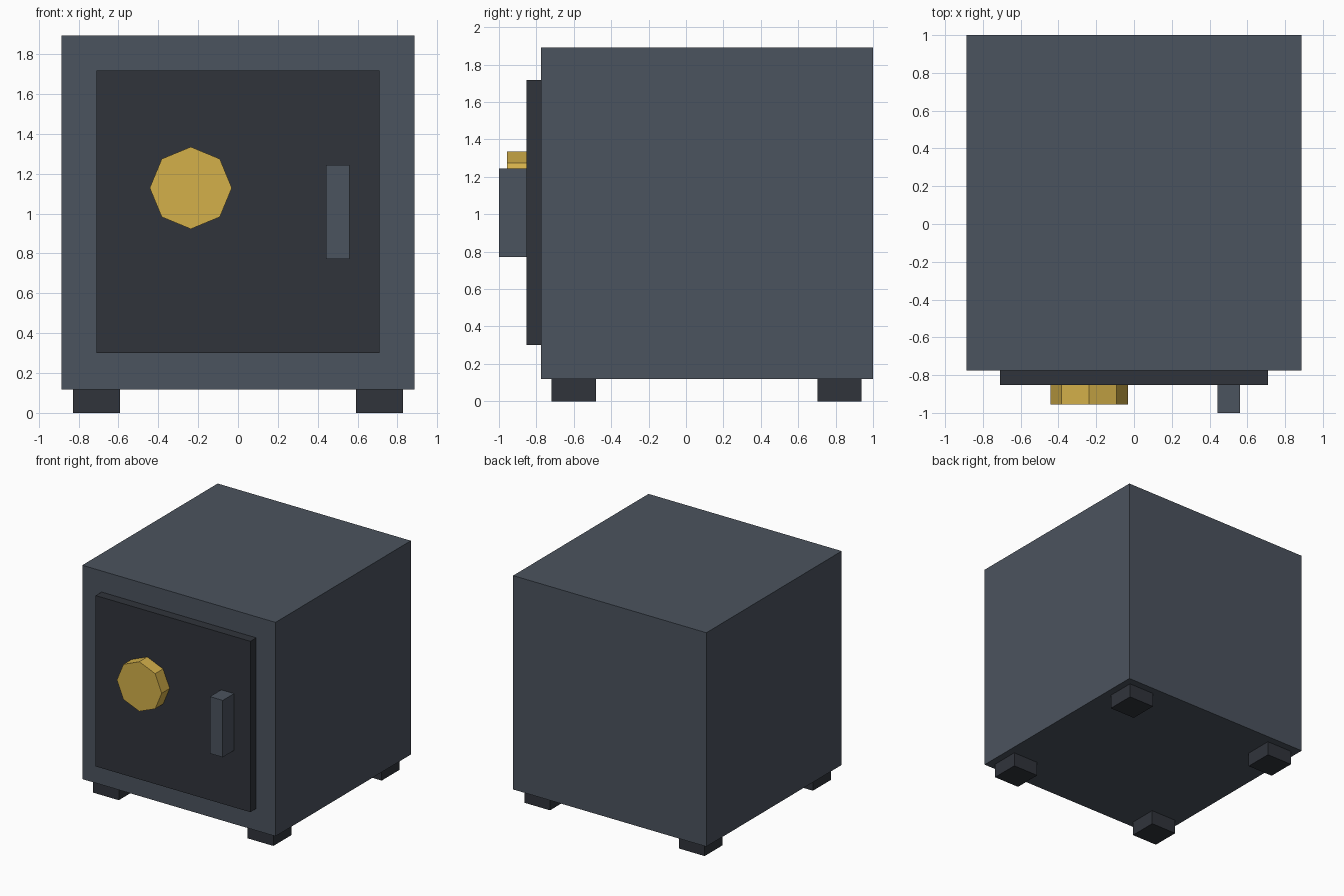
import bpy, bmesh
from mathutils import Matrix

if "Cube" in bpy.data.objects:
    bpy.data.objects.remove(bpy.data.objects["Cube"])


def material(name, rgb):
    # sRGB bytes to linear colour
    mat = bpy.data.materials.new(name)
    mat.diffuse_color = [((c / 255 + 0.055) / 1.055) ** 2.4 for c in rgb] + [1.0]
    mat.use_nodes = True
    mat.node_tree.nodes["Principled BSDF"].inputs["Base Color"].default_value = mat.diffuse_color
    return mat


STEEL = material("steel", (75, 83, 94))
DARK = material("dark_steel", (48, 52, 59))
BRASS = material("brass", (212, 176, 74))


def finish(name, bm, mat):
    bmesh.ops.recalc_face_normals(bm, faces=bm.faces)
    mesh = bpy.data.meshes.new(name)
    bm.to_mesh(mesh)
    bm.free()
    mesh.materials.append(mat)
    obj = bpy.data.objects.new(name, mesh)
    bpy.context.collection.objects.link(obj)
    return obj


def box(name, x, y, z, mat):
    # box from (min, max) ranges on each axis
    bm = bmesh.new()
    size = [b - a for a, b in (x, y, z)]
    mid = [(a + b) / 2 for a, b in (x, y, z)]
    bmesh.ops.create_cube(bm, size=1, matrix=Matrix.Translation(mid) @ Matrix.Diagonal((*size, 1)))
    return finish(name, bm, mat)


# Main cabinet and raised door
box("body", (-0.887, 0.887), (-0.775, 1.0), (0.118, 1.893), STEEL)
box("door", (-0.71, 0.71), (-0.852, -0.775), (0.3, 1.718), DARK)

# Upright door handle
box("handle", (0.442, 0.56), (-1.0, -0.852), (0.772, 1.244), STEEL)

# Eight-sided combination dial
bm = bmesh.new()
bmesh.ops.create_cone(
    bm, cap_ends=True, segments=8, radius1=0.206, radius2=0.206, depth=0.104,
    matrix=Matrix.Translation((-0.237, -0.904, 1.129)) @ Matrix.Rotation(1.5707963, 4, 'X'))
finish("dial", bm, BRASS)

# Four square feet
for side, x in (("left", -0.71), ("right", 0.71)):
    for end, y in (("front", -0.6), ("back", 0.82)):
        box(f"{end}_{side}_foot", (x - 0.118, x + 0.118), (y - 0.118, y + 0.118), (0, 0.118), DARK)
